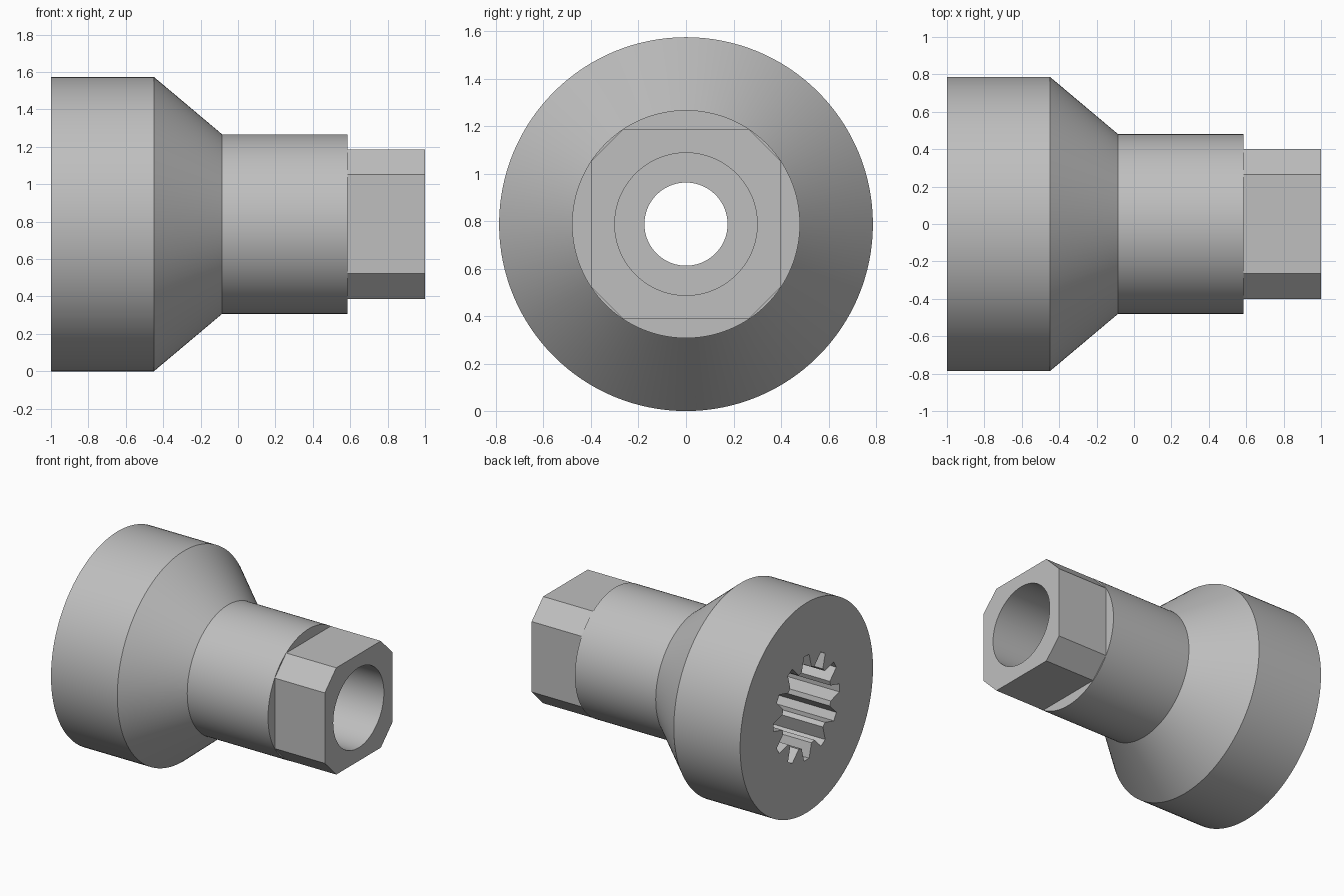
import bpy
import bmesh
from math import sin, cos, pi, radians

AXIS_Z = 0.787
SEGMENTS = 128

default = bpy.data.objects.get("Cube")
if default:
    bpy.data.objects.remove(default, do_unlink=True)

steel = bpy.data.materials.new("grey steel")
steel.use_nodes = True
colour = (0.52, 0.52, 0.52, 1)
steel.diffuse_color = colour
steel.node_tree.nodes["Principled BSDF"].inputs["Base Color"].default_value = colour


def circle(r):
    return [(r * cos(2 * pi * i / SEGMENTS), r * sin(2 * pi * i / SEGMENTS))
            for i in range(SEGMENTS)]


def loft(name, sections):
    """Closed solid along x through (x, outline) sections."""
    bm = bmesh.new()
    rings = [[bm.verts.new((x, y, z + AXIS_Z)) for y, z in outline]
             for x, outline in sections]
    n = len(rings[0])
    for a, b in zip(rings, rings[1:]):
        for i in range(n):
            j = (i + 1) % n
            bm.faces.new((a[i], a[j], b[j], b[i]))
    bm.faces.new(rings[0])
    bm.faces.new(rings[-1])
    bmesh.ops.recalc_face_normals(bm, faces=bm.faces)
    mesh = bpy.data.meshes.new(name)
    bm.to_mesh(mesh)
    bm.free()
    mesh.materials.append(steel)
    obj = bpy.data.objects.new(name, mesh)
    bpy.context.collection.objects.link(obj)
    return obj


def combine(target, tool, operation):
    """Apply a boolean and discard the tool."""
    bpy.context.view_layer.objects.active = target
    mod = target.modifiers.new("combine", 'BOOLEAN')
    mod.operation = operation
    mod.solver = 'EXACT'
    mod.object = tool
    bpy.ops.object.modifier_apply(modifier=mod.name)
    bpy.data.objects.remove(tool, do_unlink=True)


# Flange, cone and neck
adapter = loft("splined_adapter", [
    (-1, circle(0.787)), (-0.45, circle(0.787)),
    (-0.085, circle(0.48)), (0.585, circle(0.48))])

# Square end with chamfered corners
flat, edge = 0.4, 0.264
corner = [(flat, -edge), (flat, edge)]
octagon = []
for k in range(4):
    c, s = round(cos(k * pi / 2)), round(sin(k * pi / 2))
    octagon += [(y * c - z * s, y * s + z * c) for y, z in corner]
combine(adapter, loft("drive_end", [(0.4, octagon), (1, octagon)]), 'UNION')

# Through hole and wide socket bore
combine(adapter, loft("through_hole", [(-1.1, circle(0.175)), (1.1, circle(0.175))]),
        'DIFFERENCE')
combine(adapter, loft("socket_bore", [(0.15, circle(0.3)), (1.1, circle(0.3))]),
        'DIFFERENCE')

# Twelve-groove spline socket in the flange
spline = []
for k in range(12):
    a = k * pi / 6
    for r, w in ((0.285, -0.058), (0.39, -0.03), (0.39, 0.03), (0.285, 0.058)):
        spline.append((r * cos(a) - w * sin(a), r * sin(a) + w * cos(a)))
combine(adapter, loft("spline_socket", [(-1.1, spline), (-0.4, spline)]), 'DIFFERENCE')

# Smooth round walls, crisp edges
bpy.ops.object.select_all(action='DESELECT')
adapter.select_set(True)
bpy.context.view_layer.objects.active = adapter
bpy.ops.object.shade_smooth_by_angle(angle=radians(25))
